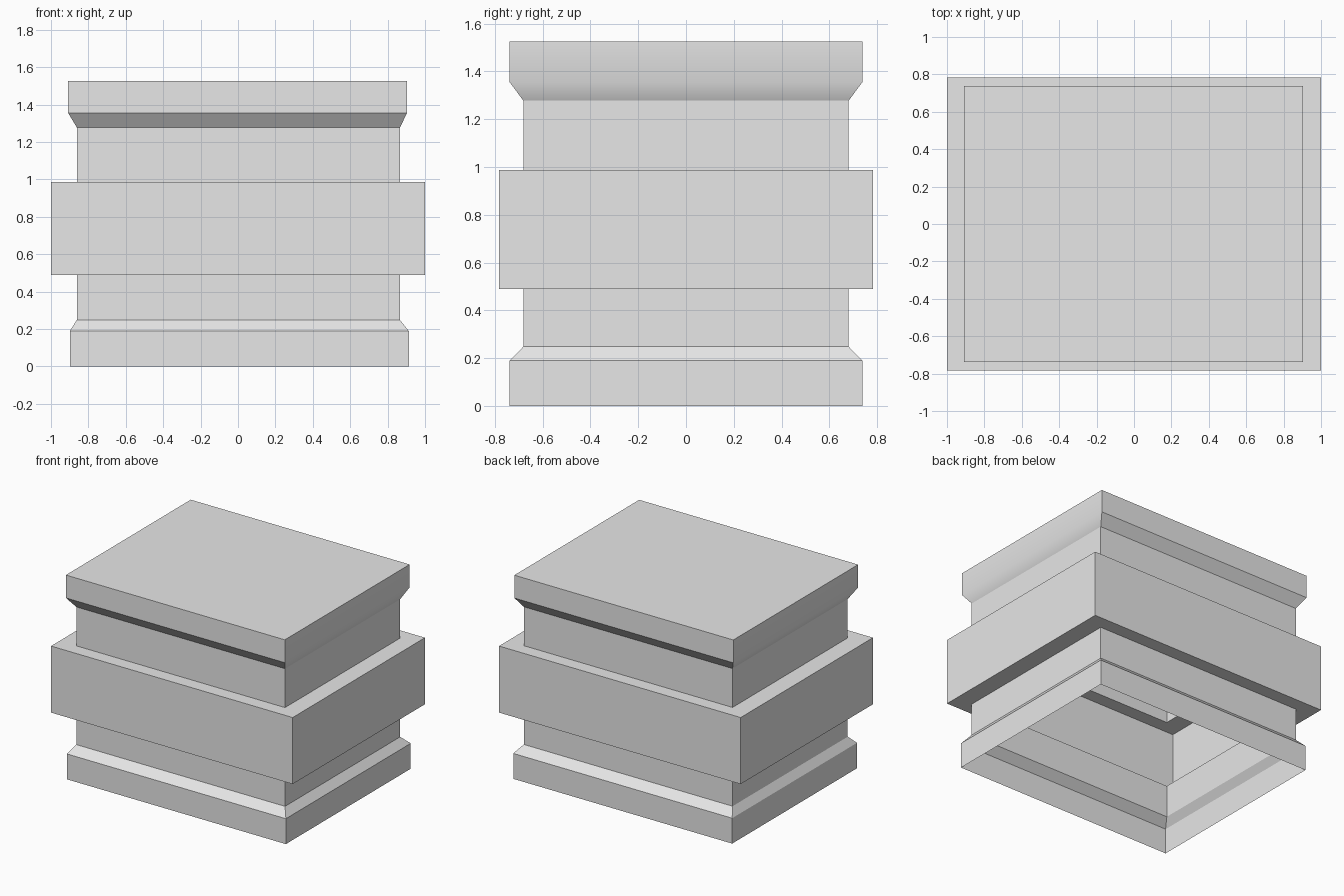
import bpy
import bmesh

cube = bpy.data.objects.get("Cube")
if cube:
    bpy.data.objects.remove(cube, do_unlink=True)

# One plain grey stone colour
stone = bpy.data.materials.new("grey stone")
stone.diffuse_color = (0.8, 0.8, 0.8, 1)
stone.use_nodes = True
stone.node_tree.nodes["Principled BSDF"].inputs["Base Color"].default_value = (0.8, 0.8, 0.8, 1)

# Rectangular sections: half width, half depth, sideways offset
FOOT = (0.906, 0.738, 0.007)
NECK = (0.864, 0.681, 0.002)
BAND = (1.0, 0.782, 0.0)
CAP = (0.906, 0.738, -0.002)
CAP_BEND = 1.355

# Moulding profile from the open bottom to the closed top
profile = [
    (0.0, FOOT), (0.19, FOOT),
    (0.248, NECK), (0.489, NECK),
    (0.489, BAND), (0.987, BAND),
    (0.987, NECK), (1.278, NECK),
    (CAP_BEND, CAP), (1.526, CAP),
]

bm = bmesh.new()


def ring(z, section):
    """Four corners of one rectangular section."""
    w, d, shift = section
    return [bm.verts.new((sx * w + shift, sy * d, z))
            for sx, sy in ((-1, -1), (1, -1), (1, 1), (-1, 1))]


# Hollow shell of stacked sections, with a flat lid
rings = [ring(z, section) for z, section in profile]
for low, high in zip(rings, rings[1:]):
    for i in range(4):
        j = (i + 1) % 4
        bm.faces.new((low[i], low[j], high[j], high[i]))
bm.faces.new(rings[-1])

# Sharp edges everywhere, except the softened cap bend on the two sides
for face in bm.faces:
    face.smooth = True
for edge in bm.edges:
    a, b = (v.co for v in edge.verts)
    at_bend = abs(a.z - CAP_BEND) < 0.001 and abs(b.z - CAP_BEND) < 0.001
    edge.smooth = at_bend and abs(a.x - b.x) < 0.001

mesh = bpy.data.meshes.new("pedestal")
bm.to_mesh(mesh)
bm.free()
mesh.materials.append(stone)
pedestal = bpy.data.objects.new("pedestal", mesh)
bpy.context.collection.objects.link(pedestal)
